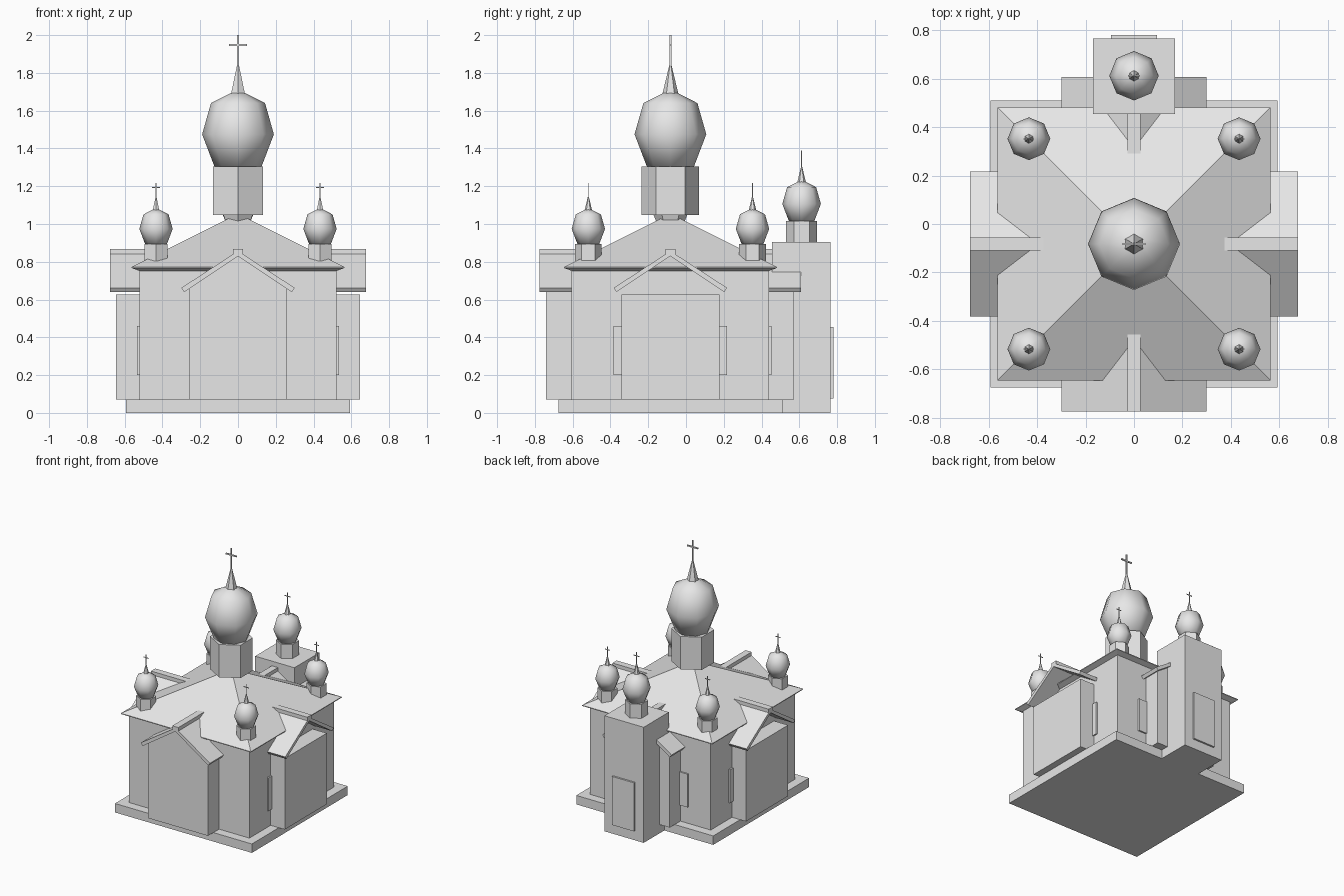
import bpy
import bmesh
from math import cos, sin, pi
from mathutils import Matrix, Vector

cube = bpy.data.objects.get("Cube")
if cube:
    bpy.data.objects.remove(cube, do_unlink=True)

stone = bpy.data.materials.new("pale_grey_stone")
stone.use_nodes = True
GREY = (0.8, 0.8, 0.8, 1)
stone.diffuse_color = GREY
stone.node_tree.nodes["Principled BSDF"].inputs["Base Color"].default_value = GREY

CY = -0.0825  # y of the main hall's centre


def finish(name, bm, smooth=False):
    bmesh.ops.recalc_face_normals(bm, faces=bm.faces)
    mesh = bpy.data.meshes.new(name)
    for face in bm.faces:
        face.smooth = smooth
    bm.to_mesh(mesh)
    bm.free()
    mesh.materials.append(stone)
    obj = bpy.data.objects.new(name, mesh)
    bpy.context.collection.objects.link(obj)
    return obj


def box(name, low, high):
    low, high = Vector(low), Vector(high)
    bm = bmesh.new()
    bmesh.ops.create_cube(bm, size=1)
    bmesh.ops.scale(bm, vec=high - low, verts=bm.verts)
    bmesh.ops.translate(bm, vec=(low + high) / 2, verts=bm.verts)
    return finish(name, bm)


def lathe(name, profile, sides, centre, turn=0, smooth=False):
    """Stack of polygon rings given as (radius, height)."""
    bm = bmesh.new()
    rings = []
    for r, z in profile:
        angles = [turn + 2 * pi * i / sides for i in range(sides)]
        rings.append([bm.verts.new((centre[0] + r * cos(a), centre[1] + r * sin(a), z))
                      for a in angles])
    for lower, upper in zip(rings, rings[1:]):
        for i in range(sides):
            j = (i + 1) % sides
            bm.faces.new((lower[i], lower[j], upper[j], upper[i]))
    bm.faces.new(rings[0])
    bm.faces.new(rings[-1])
    return finish(name, bm, smooth)


def extrude_out(name, outline, start, end, angle):
    """Outline (sideways, z) pulled from start to end away from the hall's centre."""
    bm = bmesh.new()
    face = bm.faces.new([bm.verts.new((u, -start, z)) for u, z in outline])
    moved = bmesh.ops.extrude_face_region(bm, geom=[face])["geom"]
    verts = [v for v in moved if isinstance(v, bmesh.types.BMVert)]
    bmesh.ops.translate(bm, vec=(0, start - end, 0), verts=verts)
    place = Matrix.Translation((0, CY, 0)) @ Matrix.Rotation(angle, 4, "Z")
    bmesh.ops.transform(bm, matrix=place, verts=bm.verts)
    return finish(name, bm)


# Plinth, main hall and pyramid roof
box("plinth", (-0.593, CY - 0.593, 0), (0.593, CY + 0.593, 0.07))
box("hall_walls", (-0.5225, CY - 0.5225, 0.07), (0.5225, CY + 0.5225, 0.765))
root2 = 2 ** 0.5
lathe("hall_roof", [(0.5225 * root2, 0.752), (0.563 * root2, 0.767),
                    (0.563 * root2, 0.773), (0.004, 1.053)], 4, (0, CY), pi / 4)

# Four projecting arms with gable roofs and ridge caps
CHEVRON = [(0, 0.857), (0.3, 0.662), (0.285, 0.64), (0, 0.83),
           (-0.285, 0.64), (-0.3, 0.662)]
GABLE = [(-0.26, 0.07), (0.26, 0.07), (0.26, 0.66), (0, 0.835), (-0.26, 0.66)]
BLOCK = [(-0.26, 0.07), (0.26, 0.07), (0.26, 0.626), (-0.26, 0.626)]
CAP = [(-0.026, 0.838), (0.026, 0.838), (0.026, 0.868), (-0.026, 0.868)]
arms = [("front", GABLE, 0.66, 0.6925, 0), ("left", BLOCK, 0.645, 0.677, pi / 2),
        ("back", GABLE, 0.655, 0.69, pi), ("right", BLOCK, 0.645, 0.677, -pi / 2)]
for side, outline, wall_end, roof_end, angle in arms:
    extrude_out(side + "_arm", outline, 0.5, wall_end, angle)
    extrude_out(side + "_gable_roof", CHEVRON, 0.39, roof_end, angle)
    extrude_out(side + "_ridge_cap", CAP, 0.372, roof_end, angle)

# Window plates tucked beside the side and back arms
for side, angle, far in (("left", pi / 2, 0.3), ("right", -pi / 2, 0.3), ("back", pi, 0.33)):
    for label, s in (("a", 1), ("b", -1)):
        outline = [(s * 0.22, 0.2), (s * far, 0.2), (s * far, 0.46), (s * 0.22, 0.46)]
        extrude_out(f"{side}_window_{label}", outline, 0.515, 0.534, angle)

# Bell tower at the back with its door
box("bell_tower", (-0.17, 0.455, 0), (0.17, 0.766, 0.905))
box("tower_door", (-0.095, 0.76, 0.075), (0.095, 0.78, 0.455))


def cupola(name, x, y, drum_bottom, dome_bottom, k):
    """Hexagonal drum, onion dome, spire and cross, scaled by k."""
    def up(z):
        return dome_bottom + z * k

    lathe(name + "_drum", [(0.152 * k, drum_bottom), (0.152 * k, dome_bottom)],
          6, (x, y), pi / 2)
    lathe(name + "_dome", [(0.125 * k, up(0)), (0.19 * k, up(0.17)),
                           (0.143 * k, up(0.335)), (0.035 * k, up(0.39))],
          8, (x, y), 0, True)
    lathe(name + "_spire", [(0.042 * k, up(0.385)), (0.006 * k, up(0.535))],
          6, (x, y), pi / 2)
    t = 0.0045 * k
    box(name + "_cross_post", (x - t, y - t, up(0.53)), (x + t, y + t, up(0.695)))
    box(name + "_cross_bar", (x - 0.047 * k, y - t, up(0.638)),
        (x + 0.047 * k, y + t, up(0.648)))


# Central cupola on its neck, four corner cupolas and the tower cupola
lathe("central_neck", [(0.07, 1.0), (0.09, 1.05)], 6, (0, CY), pi / 2)
cupola("central", 0, CY, 1.048, 1.305, 1)
for end, y in (("front", -0.517), ("back", 0.352)):
    for side, x in (("left", 0.434), ("right", -0.434)):
        cupola(f"{end}_{side}_cupola", x, y, 0.803, 0.895, 0.465)
cupola("tower_cupola", 0, 0.612, 0.9, 1.015, 0.537)
